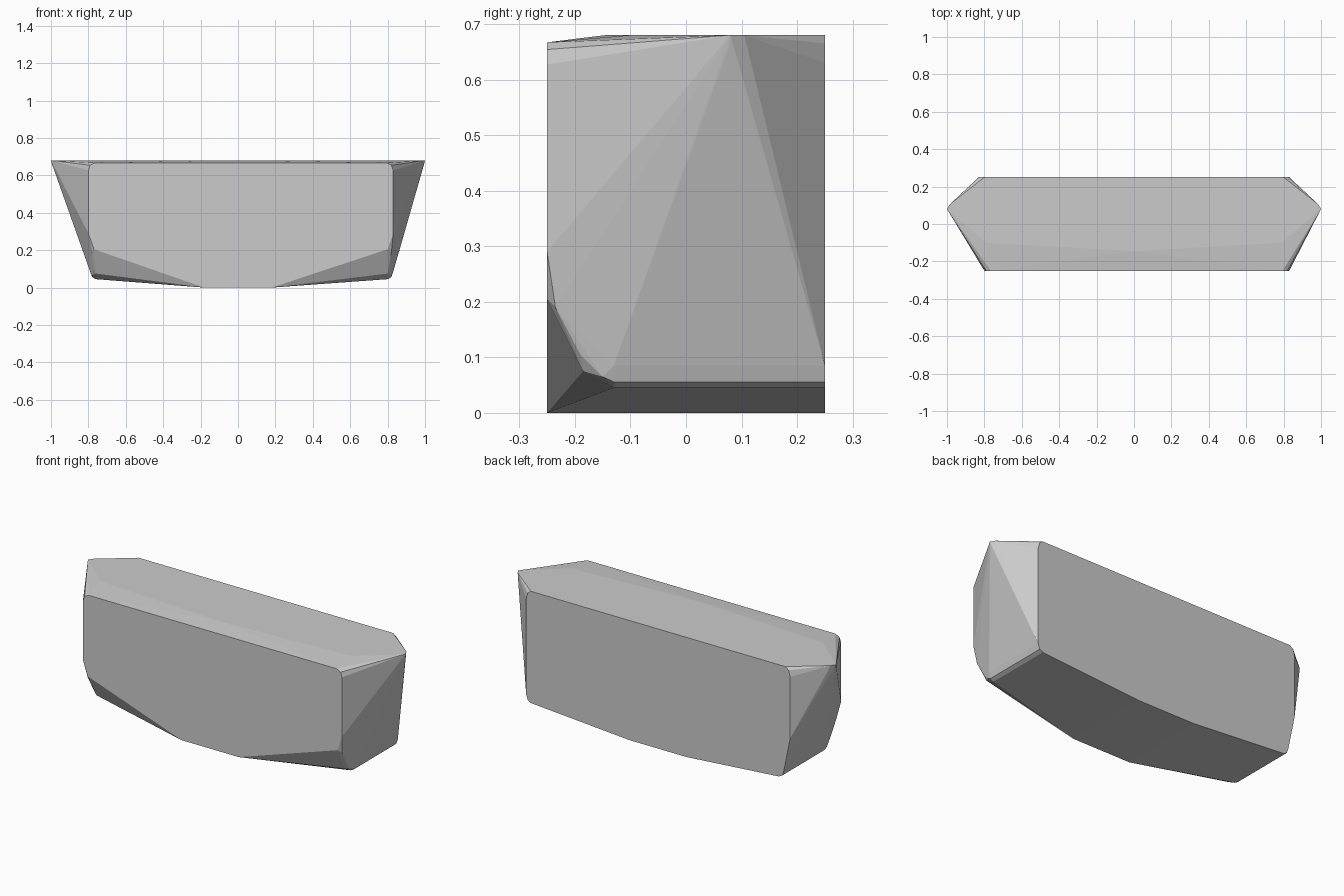
import bpy, bmesh

if "Cube" in bpy.data.objects:
    bpy.data.objects.remove(bpy.data.objects["Cube"])


def hull_object(name, points):
    """Faceted solid wrapped tightly around a set of corner points."""
    bm = bmesh.new()
    for p in points:
        bm.verts.new(p)
    res = bmesh.ops.convex_hull(bm, input=bm.verts[:])
    unused = {v for v in res["geom_interior"] + res["geom_unused"]
              if isinstance(v, bmesh.types.BMVert) and v.is_valid}
    bmesh.ops.delete(bm, geom=list(unused), context='VERTS')
    bmesh.ops.dissolve_limit(bm, angle_limit=0.005, verts=bm.verts[:], edges=bm.edges[:])
    bmesh.ops.recalc_face_normals(bm, faces=bm.faces[:])
    mesh = bpy.data.meshes.new(name)
    bm.to_mesh(mesh)
    bm.free()
    obj = bpy.data.objects.new(name, mesh)
    bpy.context.collection.objects.link(obj)
    return obj


F, B, TOP = -0.25, 0.25, 0.68

# Flat top with a shallow crease toward the front
points = [(0, -0.145, TOP)]

for s in (-1, 1):
    left = s < 0
    # Pointed end tips, top crease and narrow flat keel
    points += [(s, 0.08, TOP), (s * 0.997, 0.08, 0.667),
               (s * 0.985, 0.105, TOP), (s * 0.98, 0.105, 0.657),
               (s * 0.79, -0.10, TOP),
               (s * 0.18, F, 0), (s * 0.18, B, 0)]

    # Front face corners
    fx = 0.80 if left else 0.83
    points += [(s * (fx - 0.035), F, 0.667), (s * (fx - 0.01), F, 0.654),
               (s * fx, F, 0.627), (s * fx, F, 0.29),
               (s * (fx - 0.03), F, 0.205)]

    # Back face corners
    points += [(s * 0.80, B, TOP), (s * 0.82, B, 0.665), (s * 0.83, B, 0.63)]
    if left:
        points.append((-0.83, B, 0.28))

    # Bottom side edge, with chamfer running front to back
    bx = 0.79 if left else 0.83
    for y in (-0.13, B):
        points += [(s * bx, y, 0.085), (s * (bx - 0.01), y, 0.056),
                   (s * (bx - 0.03), y, 0.045)]

    # Cut-away lower front corner
    points += [(s * (bx - 0.01), -0.15, 0.065), (s * (bx - 0.015), -0.19, 0.105),
               (s * (bx - 0.03), -0.185, 0.075), (s * (bx - 0.01), -0.235, 0.19)]

hull_object("faceted_block", points)
